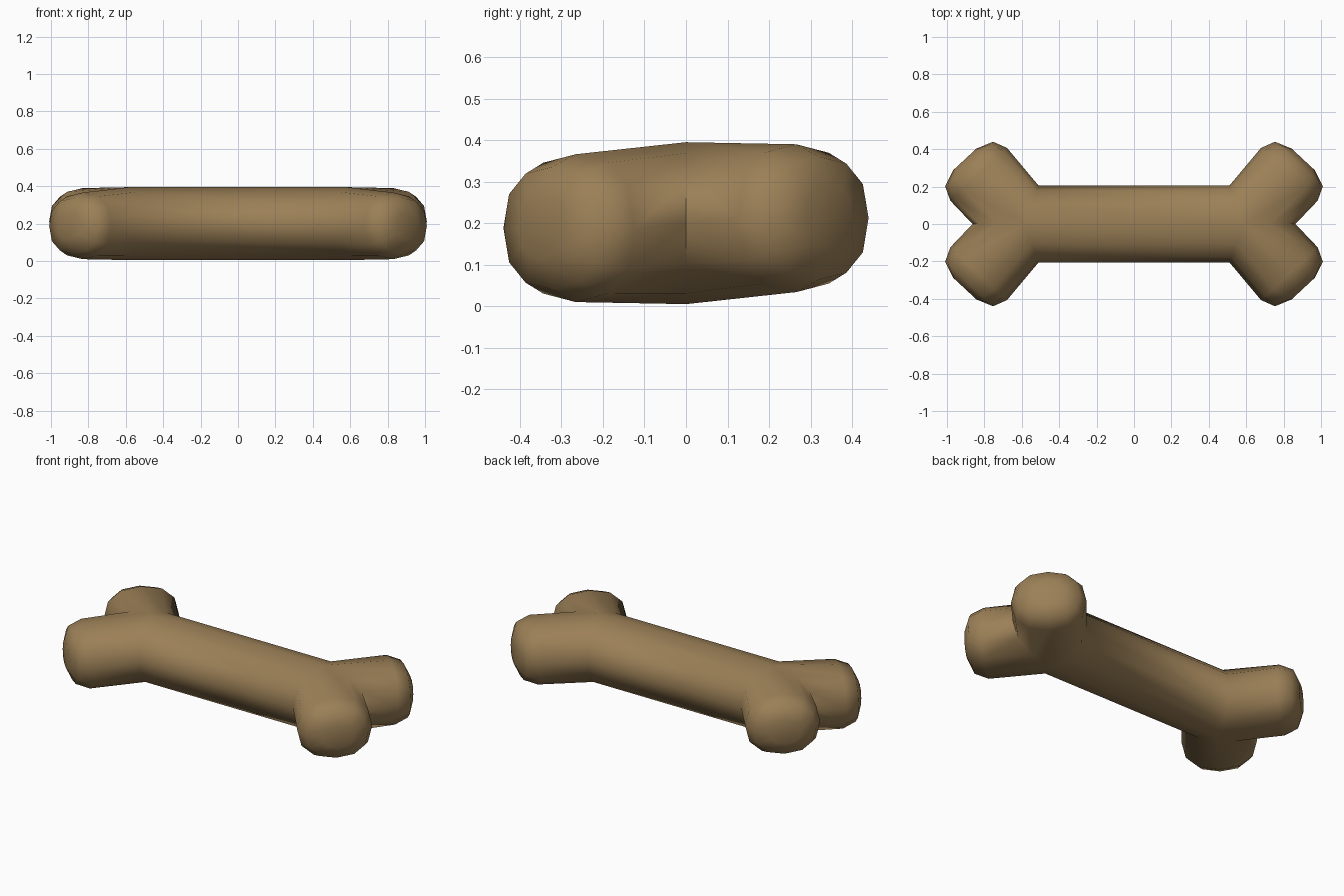
import bpy, bmesh, math
from mathutils import Vector

if "Cube" in bpy.data.objects:
    bpy.data.objects.remove(bpy.data.objects["Cube"])

SIDES = 12
RY, RZ, ZC = 0.205, 0.195, 0.2      # shaft half width, half height, centre height
JOINT, SLOPE = 0.583, 0.356         # where the arms meet the shaft, mitre slope
DIR = Vector((0.68, 0.73)).normalized()   # arm direction in plan
ANGLES = [2 * math.pi * k / SIDES for k in range(SIDES)]


def loft(bm, rings, cap=False):
    vs = [[bm.verts.new(p) for p in ring] for ring in rings]
    for a, b in zip(vs, vs[1:]):
        for k in range(SIDES):
            n = (k + 1) % SIDES
            bm.faces.new((a[k], a[n], b[n], b[k]))
    if cap:
        bm.faces.new(vs[-1])


def boxy(v, p=0.85):
    return math.copysign(abs(v) ** p, v) if abs(v) > 1e-6 else 0.0


def arm_rings(sx, sy):
    # base ring: mitred against the shaft outside, against the twin arm inside
    base = []
    for a in ANGLES:
        w, z = RY * math.cos(a), ZC + RZ * math.sin(a)
        if w > 1e-6:
            base.append((sx * (JOINT - SLOPE * w), sy * w, z))
        else:
            base.append((sx * (JOINT - w / DIR.y), 0, z))
    rings = [base]
    # rounded knob at the end of the arm
    for s, rw, rz in ((0.363, 0.207, 0.178), (0.438, 0.175, 0.148), (0.472, 0.085, 0.075)):
        ring = []
        for a in ANGLES:
            w = rw * boxy(math.cos(a))
            x = JOINT + s * DIR.x - w * DIR.y
            y = s * DIR.y + w * DIR.x
            ring.append((sx * x, sy * y, ZC + sy * 0.012 + rz * boxy(math.sin(a))))
        rings.append(ring)
    return rings


bm = bmesh.new()
# shaft with pointed mitre ends
loft(bm, [[(sx * (JOINT - SLOPE * abs(RY * math.cos(a))), RY * math.cos(a),
            ZC + RZ * math.sin(a)) for a in ANGLES] for sx in (-1, 1)])
# four knobs
for sx in (-1, 1):
    for sy in (-1, 1):
        loft(bm, arm_rings(sx, sy), cap=True)
bmesh.ops.remove_doubles(bm, verts=bm.verts, dist=0.0005)
bmesh.ops.recalc_face_normals(bm, faces=bm.faces)

mesh = bpy.data.meshes.new("bone")
bm.to_mesh(mesh)
bm.free()
bone = bpy.data.objects.new("bone", mesh)
bpy.context.collection.objects.link(bone)

mat = bpy.data.materials.new("tan brown")
mat.diffuse_color = (0.33, 0.215, 0.095, 1)
mat.use_nodes = True
mat.node_tree.nodes["Principled BSDF"].inputs["Base Color"].default_value = mat.diffuse_color
mesh.materials.append(mat)

bpy.context.view_layer.objects.active = bone
bone.select_set(True)
bpy.ops.object.shade_smooth_by_angle(angle=math.radians(60))
